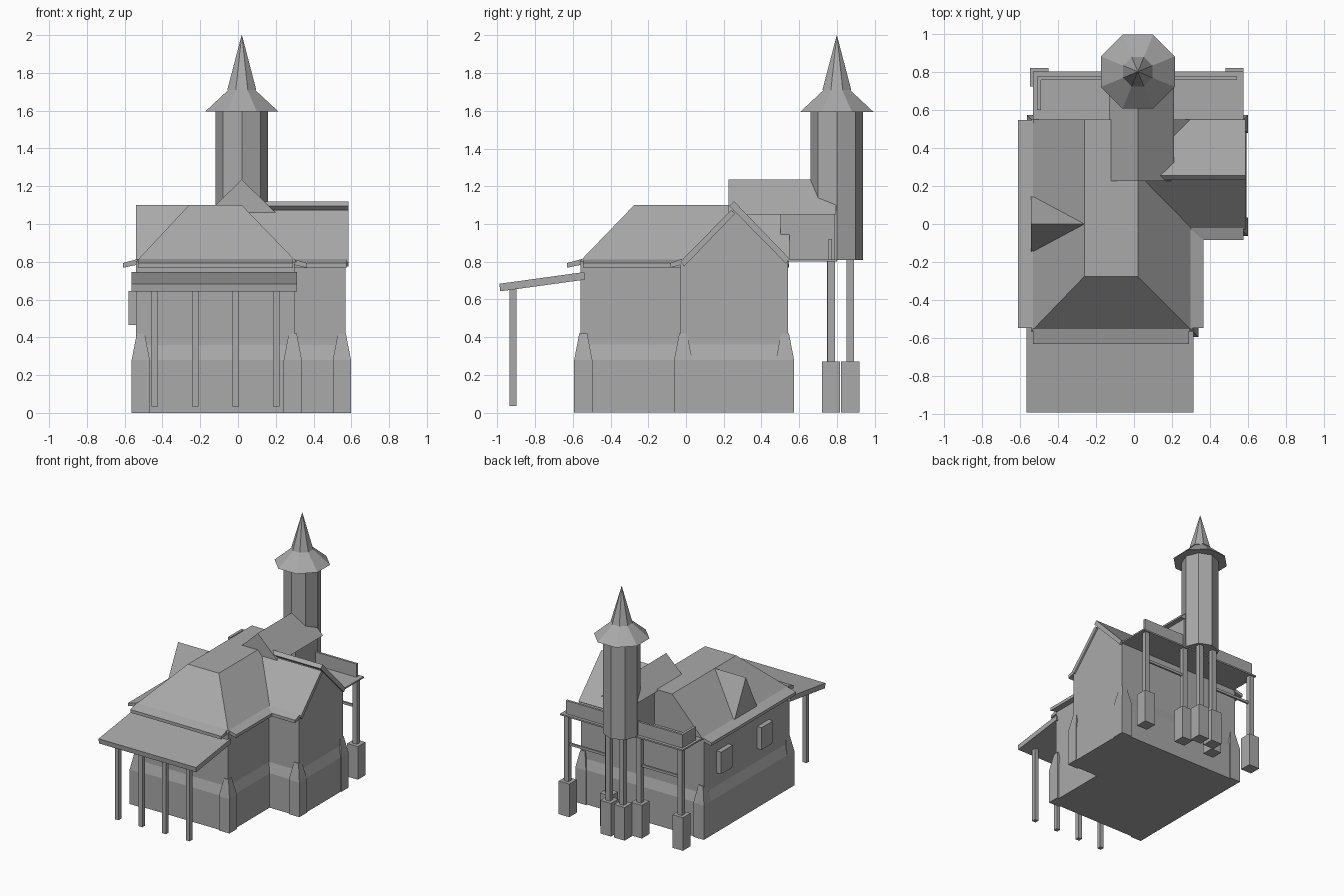
import bpy, bmesh
from math import pi, cos, sin

cube = bpy.data.objects.get("Cube")
if cube:
    bpy.data.objects.remove(cube, do_unlink=True)

grey = bpy.data.materials.new("plain grey")
grey.use_nodes = True
COLOUR = (0.4, 0.4, 0.4, 1)
grey.diffuse_color = COLOUR
for node in grey.node_tree.nodes:
    if node.type == 'BSDF_PRINCIPLED':
        node.inputs["Base Color"].default_value = COLOUR


def loft(name, rings):
    """Solid through rings of 3D points with equal counts."""
    bm = bmesh.new()
    loops = [[bm.verts.new(p) for p in ring] for ring in rings]
    n = len(loops[0])
    for low, high in zip(loops, loops[1:]):
        for i in range(n):
            j = (i + 1) % n
            bm.faces.new((low[i], low[j], high[j], high[i]))
    bm.faces.new(loops[0][::-1])
    bm.faces.new(loops[-1])
    bmesh.ops.remove_doubles(bm, verts=bm.verts, dist=1e-5)
    bmesh.ops.recalc_face_normals(bm, faces=bm.faces)
    mesh = bpy.data.meshes.new(name)
    bm.to_mesh(mesh)
    bm.free()
    mesh.materials.append(grey)
    obj = bpy.data.objects.new(name, mesh)
    bpy.context.scene.collection.objects.link(obj)
    return obj


def prism(name, profile, axis, a, b):
    """Extrude a profile along x (y, z points) or y (x, z points)."""
    def place(p, t):
        return (t, p[0], p[1]) if axis == 'x' else (p[0], t, p[1])
    return loft(name, [[place(p, t) for p in profile] for t in (a, b)])


def rect(x0, x1, y0, y1, z):
    return [(x0, y0, z), (x1, y0, z), (x1, y1, z), (x0, y1, z)]


def box(name, x0, x1, y0, y1, z0, z1):
    return loft(name, [rect(x0, x1, y0, y1, z) for z in (z0, z1)])


def square(x, y, half, z):
    return rect(x - half, x + half, y - half, y + half, z)


def octagon(r, z, turn=0):
    return [(0.02 + r * cos(k * pi / 4 + turn), 0.8 + r * sin(k * pi / 4 + turn), z)
            for k in range(8)]


def floor_plan(d, z):
    """L-shaped outline of the house, pushed outward by d."""
    w, e, s, n = -0.54 - d, 0.57 + d, -0.56 - d, 0.54 + d
    return [(w, s, z), (0.30 + d, s, z), (0.30 + d, -0.03 - d, z),
            (e, -0.03 - d, z), (e, n, z), (w, n, z)]


# Walls with a sloped plinth
loft("walls", [floor_plan(0.022, 0), floor_plan(0.022, 0.28),
               floor_plan(0, 0.36), floor_plan(0, 0.8)])

# Tapered corner buttresses
corners = [(-0.515, -0.545), (0.29, -0.545), (0.55, -0.015), (0.55, 0.525), (-0.515, 0.525)]
for x, y in corners:
    loft("corner_buttress", [square(x, y, 0.048, 0), square(x, y, 0.048, 0.28),
                             square(x, y, 0.021, 0.42)])

# Main roof, hipped at the front and flat on top
loft("main_roof", [rect(-0.54, 0.31, -0.565, 0.55, 0.8),
                   rect(-0.26, 0.02, -0.275, 0.55, 1.1)])

# Side wing gable and its overlapping roof slabs
prism("wing_gable", [(-0.03, 0.8), (0.26, 1.08), (0.54, 0.8)], 'x', -0.1, 0.57)
prism("wing_front_slab", [(-0.03, 0.8), (0.24, 1.075), (0.26, 1.055), (-0.01, 0.775)],
      'x', 0.04, 0.585)
prism("wing_back_slab", [(0.55, 0.815), (0.255, 1.12), (0.23, 1.095), (0.53, 0.79)],
      'x', 0.04, 0.585)

# Flared eaves
def eave(edge, inner):
    return [(edge, 0.768), (edge, 0.793), (inner, 0.815), (inner, 0.785)]


prism("right_eave", eave(-0.61, -0.53), 'y', -0.545, 0.545)
prism("left_eave", eave(0.365, 0.29), 'y', -0.545, -0.03)
prism("front_eave", eave(-0.63, -0.55), 'x', -0.53, 0.29)
prism("wing_eave", eave(-0.085, -0.02), 'x', 0.3, 0.575)

# Dormer with a level ridge
loft("dormer", [[(-0.54, -0.15, 0.8), (-0.54, 0.15, 0.8), (-0.54, 0, 1.1)],
                [(-0.25, -0.15, 0.8), (-0.25, 0.15, 0.8), (-0.25, 0, 1.1)]])

# Window boxes on the side wall
for y in (0.30, -0.22):
    box("window_box", -0.58, -0.53, y - 0.075, y + 0.075, 0.465, 0.645)

# Front canopy and its posts
prism("canopy", [(-0.985, 0.643), (-0.99, 0.683), (-0.54, 0.745), (-0.535, 0.705)],
      'x', -0.565, 0.313)
for k in range(4):
    x = -0.44 + k * 0.214
    box("canopy_post", x - 0.017, x + 0.017, -0.935, -0.9, 0.035, 0.665)

# Rear deck, parapet boards and rails
box("rear_deck", -0.53, 0.575, 0.53, 0.8, 0.8, 0.812)
box("rear_parapet", -0.51, 0.54, 0.757, 0.775, 0.81, 0.92)
box("side_parapet", -0.51, -0.488, 0.6, 0.76, 0.81, 0.92)
box("rail", 0.157, 0.53, 0.76, 0.775, 0.56, 0.58)
box("rail", -0.5, -0.12, 0.76, 0.775, 0.56, 0.58)

# Posts on square footings, under the deck and tower
for x, y in [(-0.497, 0.77), (0.528, 0.77), (-0.125, 0.768), (0.157, 0.768),
             (-0.042, 0.871), (0.082, 0.871)]:
    loft("post", [square(x, y, 0.02, z) for z in (0.27, 0.81)])
    loft("footing", [square(x, y, 0.048, z) for z in (0, 0.27)])

# Link from the main roof to the tower
box("link_wall", -0.1, 0.17, 0.5, 0.79, 0.805, 1.07)
prism("link_roof", [(-0.13, 1.09), (0.02, 1.235), (0.21, 1.05), (0.17, 1.05), (-0.1, 1.07)],
      'y', 0.225, 0.795)

# Octagonal tower, skirt roof and spire
loft("tower", [octagon(0.14, z) for z in (0.81, 1.61)])
loft("tower_skirt_roof", [octagon(0.21, 1.595, pi / 8), octagon(0.065, 1.72, pi / 8)])
loft("spire", [octagon(0.083, 1.71, pi / 8), octagon(0.001, 2.0, pi / 8)])
